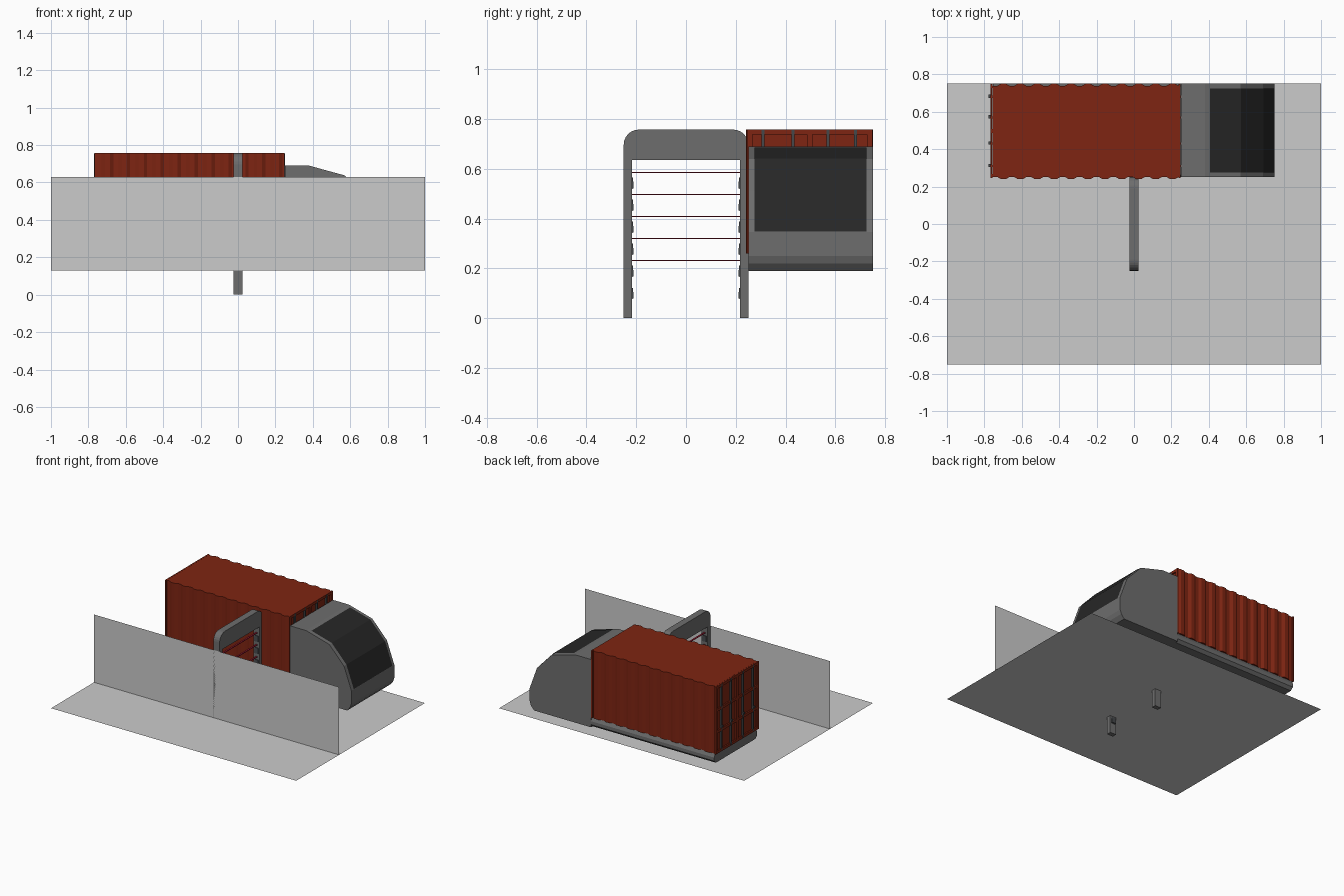
import bpy, bmesh, math
from mathutils import Vector

if "Cube" in bpy.data.objects:
    bpy.data.objects.remove(bpy.data.objects["Cube"])


def material(name, rgb):
    m = bpy.data.materials.new(name)
    m.diffuse_color = (*rgb, 1)
    m.use_nodes = True
    m.node_tree.nodes["Principled BSDF"].inputs["Base Color"].default_value = m.diffuse_color
    return m


PALE = material("pale_grey", (0.6, 0.6, 0.6))
GREY = material("mid_grey", (0.155, 0.155, 0.155))
RED = material("rust_red", (0.21, 0.018, 0.006))
BLACK = material("window_black", (0.02, 0.02, 0.02))
STEEL = material("dark_steel", (0.06, 0.065, 0.07))
BEAM = material("beam_red", (0.3, 0.01, 0.03))


def finish(name, bm, mats):
    bmesh.ops.recalc_face_normals(bm, faces=bm.faces)
    me = bpy.data.meshes.new(name)
    bm.to_mesh(me)
    bm.free()
    for m in mats:
        me.materials.append(m)
    ob = bpy.data.objects.new(name, me)
    bpy.context.collection.objects.link(ob)
    return ob


def prism(name, pts, axis, a, b, mat):
    """Extrude a closed 2D outline along an axis from a to b."""
    place = {"x": lambda u, v, w: (w, u, v),
             "y": lambda u, v, w: (u, w, v),
             "z": lambda u, v, w: (u, v, w)}[axis]
    bm = bmesh.new()
    face = bm.faces.new([bm.verts.new(place(u, v, a)) for u, v in pts])
    ext = bmesh.ops.extrude_face_region(bm, geom=[face])
    shift = Vector(place(0, 0, b - a))
    for v in ext["geom"]:
        if isinstance(v, bmesh.types.BMVert):
            v.co += shift
    return finish(name, bm, [mat])


def box(name, x0, x1, y0, y1, z0, z1, mat):
    return prism(name, [(x0, y0), (x1, y0), (x1, y1), (x0, y1)], "z", z0, z1, mat)


def sheet(name, corners, mat):
    bm = bmesh.new()
    bm.faces.new([bm.verts.new(c) for c in corners])
    return finish(name, bm, [mat])


# Ground sheet and standing wall sheet
sheet("ground_sheet", [(-1, -.75, .13), (1, -.75, .13), (1, .75, .13), (-1, .75, .13)], PALE)
sheet("wall_sheet", [(-1, -.25, .13), (1, -.25, .13), (1, -.25, .63), (-1, -.25, .63)], PALE)

# Gate: legs and top beam with rounded outer corners
gate = [(-.25, 0)]
R = .06
for i in range(7):
    t = math.pi - i * math.pi / 12
    gate.append((-.25 + R + R * math.cos(t), .757 - R + R * math.sin(t)))
gate += [(-y, z) for y, z in reversed(gate)]
gate += [(.217, 0), (.217, .635), (-.217, .635), (-.217, 0)]
prism("scanner_gate", gate, "x", -.025, .025, GREY)

# Tilted emitters on the inner leg faces, with light beams between them
for i in range(6):
    z = .1 + i * .0885
    for side, label in ((-1, "front"), (1, "back")):
        prof = [(side * .219, z - .025), (side * .210, z - .02),
                (side * .213, z + .022), (side * .219, z + .022)]
        prism(f"{label}_emitter_{i}", prof, "x", -.016, .016, STEEL)
for i in range(5):
    z = .231 + i * .0885
    box(f"light_beam_{i}", -.006, .006, -.218, .218, z - .0025, z + .0025, BEAM)

# Truck cab: curved nose profile extruded across the width
nose = [(.25, .69), (.38, .69), (.57, .638), (.69, .51), (.75, .345),
        (.75, .25), (.74, .22), (.715, .19)]
prism("truck_cab", nose + [(.25, .19)], "y", .25, .75, GREY)

# Windscreen: thin plate following the nose
glass = [(.405, .683), (.57, .638), (.69, .51), (.75, .345)]
bm = bmesh.new()
rows = [[bm.verts.new((x + .002, y, z + .003)) for y in (.275, .725)] for x, z in glass]
for a, b in zip(rows, rows[1:]):
    bm.faces.new((a[0], a[1], b[1], b[0]))
finish("windscreen", bm, [BLACK])

# Truck bed: chamfered slab under the container
bed = [(.27, .19), (.73, .19), (.75, .21), (.75, .235), (.738, .26),
       (.262, .26), (.25, .235), (.25, .21)]
prism("truck_bed", bed, "x", -.755, .25, GREY)

# Container: corrugated side outline extruded upward
wave = []
n, x0, x1 = 11, -.757, .238
step = (x1 - x0) / n
for i in range(n):
    for f, d in ((0, 0), (.3, 0), (.5, .011), (.8, .011)):
        wave.append((x0 + (i + f) * step, d))
wave.append((x1, 0))
outline = [(x, .251 - d) for x, d in wave]
outline += [(x, .739 + d) for x, d in reversed(wave)]
prism("container_body", outline, "z", .26, .757, RED)

# Container ends: frame, cross ribs and upright lock rods
for label, a, b, s in (("rear", -.768, -.757, -1), ("front", .238, .249, 1)):
    for k, y in enumerate((.245, .486, .727)):
        box(f"{label}_post_{k}", a, b, y, y + .022, .26, .757, RED)
    for k, z in enumerate((.26, .41, .57, .737)):
        box(f"{label}_rib_{k}", a, b - .001, .26, .735, z, z + .02, RED)
    for k, y in enumerate((.31, .43, .57, .68)):
        box(f"{label}_lock_rod_{k}", a - .001, b + .001, y - .006, y + .006,
            .265, .755, STEEL)
        if s < 0:
            box(f"lock_handle_{k}", a - .01, a, y - .006, y + .012, .44, .452, STEEL)
